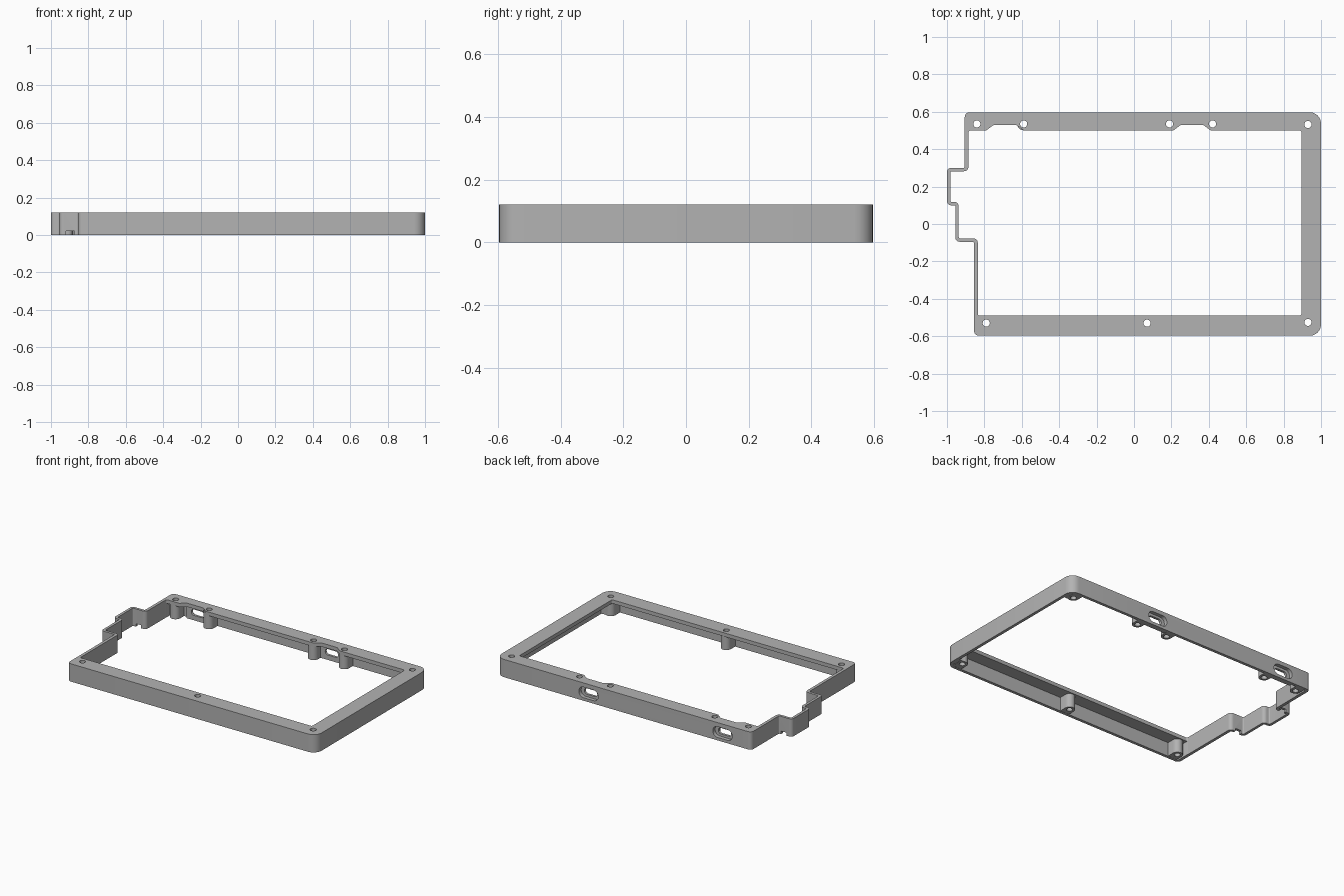
import bpy
import bmesh
import math
from mathutils import Vector, Matrix

cube = bpy.data.objects.get("Cube")
if cube:
    bpy.data.objects.remove(cube, do_unlink=True)

grey = bpy.data.materials.new("matte grey")
grey.use_nodes = True
grey.diffuse_color = (0.45, 0.45, 0.45, 1)
grey.node_tree.nodes["Principled BSDF"].inputs["Base Color"].default_value = (0.45, 0.45, 0.45, 1)

HEIGHT = 0.12
PLATE = 0.025


def rounded(points, steps=6):
    """Round each (x, y, radius) corner of a closed outline."""
    out = []
    for i, (x, y, r) in enumerate(points):
        p = Vector((x, y))
        a = (Vector(points[i - 1][:2]) - p).normalized()
        b = (Vector(points[(i + 1) % len(points)][:2]) - p).normalized()
        if r == 0:
            out.append(p)
            continue
        half = a.angle(b) / 2
        centre = p + (a + b).normalized() * r / math.sin(half)
        start = p + a * r / math.tan(half) - centre
        end = p + b * r / math.tan(half) - centre
        sweep = start.angle_signed(end)
        for k in range(steps + 1):
            out.append(centre + Matrix.Rotation(-sweep * k / steps, 2) @ start)
    return out


def prism(name, outline, z0, z1, matrix=None):
    bm = bmesh.new()
    face = bm.faces.new([bm.verts.new((p[0], p[1], z0)) for p in outline])
    ext = bmesh.ops.extrude_face_region(bm, geom=[face])
    tops = [v for v in ext["geom"] if isinstance(v, bmesh.types.BMVert)]
    bmesh.ops.translate(bm, verts=tops, vec=(0, 0, z1 - z0))
    bmesh.ops.recalc_face_normals(bm, faces=bm.faces)
    if matrix:
        bm.transform(matrix)
    mesh = bpy.data.meshes.new(name)
    bm.to_mesh(mesh)
    bm.free()
    mesh.materials.append(grey)
    ob = bpy.data.objects.new(name, mesh)
    bpy.context.collection.objects.link(ob)
    return ob


def box(name, x0, x1, y0, y1, z0, z1):
    return prism(name, [(x0, y0), (x1, y0), (x1, y1), (x0, y1)], z0, z1)


def circle(x, y, r, n=32):
    return [(x + r * math.cos(math.tau * k / n), y + r * math.sin(math.tau * k / n)) for k in range(n)]


def combine(target, tool, operation):
    mod = target.modifiers.new("boolean", "BOOLEAN")
    mod.operation = operation
    mod.solver = "EXACT"
    mod.object = tool
    bpy.context.view_layer.objects.active = target
    bpy.ops.object.modifier_apply(modifier=mod.name)
    bpy.data.objects.remove(tool, do_unlink=True)


# Outer body, with the stepped right-hand side
frame = prism("bezel_frame", rounded([
    (-.855, -.597, .025), (1, -.597, .06), (1, .597, .06), (-.905, .597, .025),
    (-.905, .3, .008), (-1, .3, .022), (-1, .1, .022), (-.955, .1, .008),
    (-.955, -.095, .022), (-.855, -.095, .008)]), 0, HEIGHT)

# Hollow under the top plate
cavity = prism("cavity", rounded([
    (-.834, -.577, .01), (.98, -.577, .04), (.98, .577, .04),
    (-.884, .577, .01), (-.884, .35, 0), (-.834, .35, 0)]), -.05, HEIGHT - PLATE)
combine(frame, cavity, "DIFFERENCE")

# Window through the plate, with two connector reliefs at the back
SLOTS = (.31, -.69)
window = [(-.835, -.49, .01), (.895, -.49, .01), (.895, .5, .01)]
for x in SLOTS:
    window += [(x + .1, .5, .01), (x + .06, .53, .015), (x - .06, .53, .015), (x - .1, .5, .01)]
window += [(-.885, .5, .01), (-.885, .282, .024), (-.982, .282, .008), (-.982, .118, .008),
           (-.937, .118, .024), (-.937, -.077, .008), (-.835, -.077, .024)]
combine(frame, prism("window", rounded(window), -.1, .3), "DIFFERENCE")

# Screw posts joined to the front and back walls
SCREWS = [(-.84, .535), (-.59, .535), (.19, .535), (.42, .535), (.93, .532),
          (-.79, -.53), (.07, -.53), (.93, -.526)]
R = .034
for x, y in SCREWS:
    s = math.copysign(1, y)
    post = [(x + R * math.cos(math.pi * k / 16), y - s * R * math.sin(math.pi * k / 16)) for k in range(17)]
    post += [(x - R, s * .588), (x + R, s * .588)]
    combine(frame, prism("post", post, .001, HEIGHT - .01), "UNION")
    # Corner posts also join the side wall
    if x > .9:
        combine(frame, box("web", x, .99, y - R * .9, y + R * .9, .002, HEIGHT - .011), "UNION")

# Thickened wall behind each connector slot
for x in SLOTS:
    combine(frame, box("pad", x - .085, x + .085, .556, .589, .003, HEIGHT - .012), "UNION")

# Screw holes
for x, y in SCREWS:
    combine(frame, prism("hole", circle(x, y, .019), -.1, .3), "DIFFERENCE")

# Connector slots: a wide outer recess and a narrower through opening
for x in SLOTS:
    for w, h, y0, y1 in ((.072, .036, .572, .7), (.048, .02, .51, .65)):
        shape = rounded([(-w, -h, h * .95), (w, -h, h * .95), (w, h, h * .95), (-w, h, h * .95)], 8)
        place = Matrix.Translation((x, 0, .056)) @ Matrix.Rotation(math.pi / 2, 4, "X")
        combine(frame, prism("slot", shape, -y1, -y0, place), "DIFFERENCE")

# Small notches under the stepped walls
for x0, x1, y in ((-.92, -.875, -.086), (-.96, -.92, .291)):
    combine(frame, box("notch", x0, x1, y - .02, y + .02, -.05, .02), "DIFFERENCE")

bpy.ops.object.select_all(action="DESELECT")
frame.select_set(True)
bpy.context.view_layer.objects.active = frame
bpy.ops.object.shade_smooth_by_angle(angle=math.radians(30))
